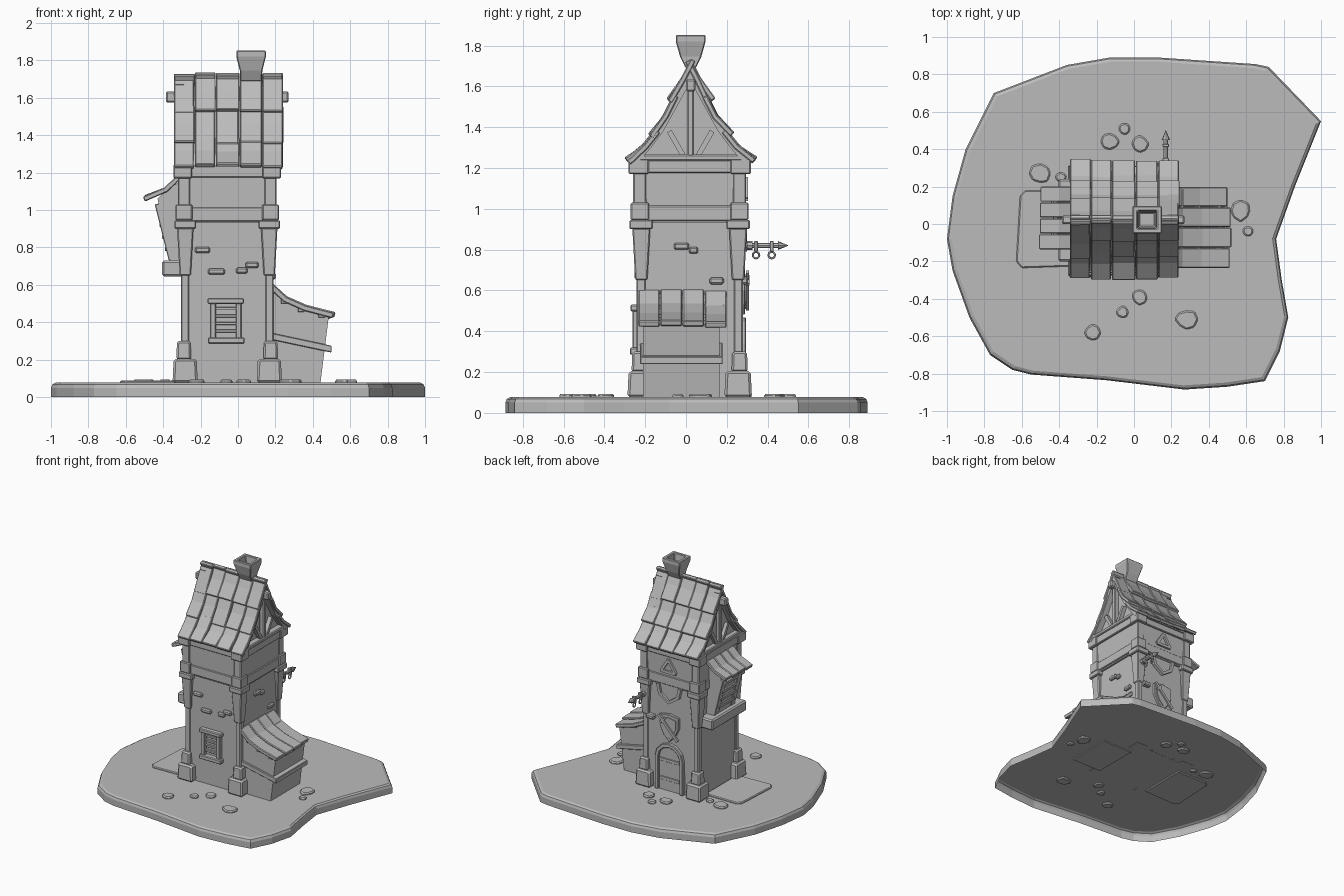
import bpy, bmesh, math, random
from mathutils import Vector

if "Cube" in bpy.data.objects:
    bpy.data.objects.remove(bpy.data.objects["Cube"])
random.seed(4)

GREY = bpy.data.materials.new("plain_grey")
GREY.diffuse_color = (.5, .5, .5, 1)
GREY.use_nodes = True
GREY.node_tree.nodes["Principled BSDF"].inputs["Base Color"].default_value = GREY.diffuse_color


def finish(name, bm, bevel=0):
    bmesh.ops.recalc_face_normals(bm, faces=bm.faces)
    me = bpy.data.meshes.new(name)
    bm.to_mesh(me)
    bm.free()
    me.materials.append(GREY)
    ob = bpy.data.objects.new(name, me)
    bpy.context.collection.objects.link(ob)
    if bevel:
        b = ob.modifiers.new("bevel", 'BEVEL')
        b.width, b.segments = bevel, 1
    return ob


def extrude(name, pts, axis, a, b, bevel=0):
    """Polygon pushed along an axis from a to b."""
    put = {'x': lambda p, d: (d, p[0], p[1]), 'y': lambda p, d: (p[0], d, p[1]),
           'z': lambda p, d: (p[0], p[1], d)}[axis]
    bm = bmesh.new()
    lo = [bm.verts.new(put(p, a)) for p in pts]
    hi = [bm.verts.new(put(p, b)) for p in pts]
    n = len(pts)
    bm.faces.new(lo)
    bm.faces.new(hi)
    for i in range(n):
        bm.faces.new((lo[i], lo[(i + 1) % n], hi[(i + 1) % n], hi[i]))
    return finish(name, bm, bevel)


def strip(pts, t):
    """Thickens an open path to its left by t."""
    v = [Vector(p) for p in pts]
    out = []
    for i in range(len(v)):
        d = (v[min(i + 1, len(v) - 1)] - v[max(i - 1, 0)]).normalized()
        out.append(v[i] + Vector((-d.y, d.x)) * t)
    return [tuple(p) for p in v] + [tuple(p) for p in reversed(out)]


def bar(name, p, q, w, axis, a, b):
    p, q = Vector(p), Vector(q)
    d = (q - p).normalized()
    s = Vector((d.y, -d.x)) * w / 2
    extrude(name, strip([p + s, q + s], w), axis, a, b)


def box(name, x0, x1, y0, y1, z0, z1, bevel=.006, grow=0):
    """Box, its top wider by grow on every side."""
    bm = bmesh.new()
    v = []
    for z, g in ((z0, 0), (z1, grow)):
        v += [bm.verts.new(c) for c in ((x0 - g, y0 - g, z), (x1 + g, y0 - g, z),
                                        (x1 + g, y1 + g, z), (x0 - g, y1 + g, z))]
    for f in ((0, 1, 2, 3), (4, 5, 6, 7), (0, 1, 5, 4), (1, 2, 6, 5), (2, 3, 7, 6), (3, 0, 4, 7)):
        bm.faces.new([v[i] for i in f])
    return finish(name, bm, bevel)


# ground slab, rounded upper rim, open below
outline = [(-.75, .7), (-.36, .85), (-.13, .89), (.13, .89), (.65, .855), (.72, .84), (1, .55), (.86, .2), (.76, -.08),
           (.79, -.3), (.825, -.5), (.78, -.68), (.7, -.84), (.5, -.87), (.27, -.885), (-.15, -.835),
           (-.55, -.805), (-.65, -.78), (-.77, -.7), (-.88, -.5), (-.97, -.25), (-1, -.08), (-.97, .15), (-.9, .4)]
bm = bmesh.new()
rings = [[bm.verts.new((x * s, y * s, z)) for x, y in outline]
         for s, z in ((1, 0), (1, .05), (.992, .068), (.975, .077))]
for lo, hi in zip(rings, rings[1:]):
    for i in range(len(lo)):
        j = (i + 1) % len(lo)
        bm.faces.new((lo[i], lo[j], hi[j], hi[i]))
bm.faces.new(rings[-1])
finish("ground_slab", bm)

# flat stones and side slab
for x, y, r in ((-.5, .27, .06), (-.39, .25, .03), (-.13, .44, .05), (-.05, .51, .035), (.03, .43, .048),
                (.57, .07, .058), (.61, -.04, .033), (.03, -.39, .045), (-.06, -.47, .035),
                (-.22, -.58, .045), (.28, -.51, .058)):
    pts = [(x + r * random.uniform(.85, 1.1) * math.cos(k * math.tau / 8),
            y + r * random.uniform(.8, 1.05) * math.sin(k * math.tau / 8)) for k in range(8)]
    extrude("path_stone", pts, 'z', .065, .093, .008)
extrude("side_slab", [(-.63, -.2), (-.6, -.235), (-.3, -.225), (-.3, .18), (-.58, .18), (-.61, .15)],
        'z', .065, .089, .006)

# tower walls
box("lower_wall", -.295, .18, -.232, .268, .076, .93, 0, .004)
box("upper_wall", -.315, .2, -.245, .285, .93, 1.2, 0, .004)
box("middle_band", -.325, .21, -.254, .293, .94, 1.015, .005)
box("top_band", -.335, .22, -.262, .302, 1.175, 1.24, .005)

# four corners: posts, foot stones, brackets and blocks
for sx in (-1, 1):
    for sy in (-1, 1):
        def corner(name, out, size, z0, z1, grow=0, bevel=.006):
            ex, ey = -.0575 + sx * (.2425 + out), .018 + sy * (.255 + out)
            xs, ys = sorted((ex, ex - sx * size)), sorted((ey, ey - sy * size))
            box(name, *xs, *ys, z0, z1, bevel, grow)
        corner("corner_post", .006, .045, .076, 1.2)
        corner("foot_stone", .05, .135, .076, .205, -.006, .012)
        corner("upper_foot_stone", .03, .08, .2, .3, -.004, .01)
        corner("corner_bracket", .012, .06, .65, .905, .014)
        corner("bracket_cap", .04, .115, .9, .945)
        corner("corner_block", .034, .09, .945, 1.03)
        corner("upper_post", .022, .065, 1.02, 1.19)
        corner("eave_block", .045, .1, 1.17, 1.245)

# roof: curved tile rows on both slopes
rows = [[(.024, 1.735), (-.025, 1.64), (-.09, 1.53)], [(-.06, 1.56), (-.11, 1.46), (-.185, 1.365)],
        [(-.15, 1.39), (-.21, 1.315), (-.298, 1.245)]]
flip = lambda pts: [(.046 - y, z) for y, z in pts]
xs = [-.345, -.232, -.12, .008, .13, .243]
for r, row in enumerate(rows):
    for c in range(5):
        for side in (0, 1):
            d = random.uniform(-.012, .012)
            o = random.uniform(-.004, .004)
            pts = row[:2] + [(row[2][0] - d * .7, row[2][1] + d)]
            pts = [(y - o, z + o) for y, z in pts]
            extrude("roof_tile", strip(flip(pts) if side else pts, -.026 if side else .026), 'x',
                    xs[c] + .002, xs[c + 1] - .002 + d * .3, .005)

# gable walls with timber
slope = [(.023, 1.69), (-.03, 1.6), (-.085, 1.5), (-.14, 1.4), (-.2, 1.32), (-.27, 1.24)]
core = [(y + .008, z - .014) for y, z in slope[1:]]
extrude("gable_wall", [(.023, 1.66)] + core + flip(core)[::-1], 'x', -.295, .185)
for a, b in ((-.335, -.29), (.18, .232)):
    for side in (0, 1):
        extrude("gable_rafter", strip(flip(slope) if side else slope, -.035 if side else .035), 'x', a, b)
        s = 1 if side else -1
        bar("gable_brace", (.023 + s * .03, 1.25), (.023 + s * .105, 1.38), .025, 'x', a + .01, b - .01)
    box("king_post", a + .005, b - .005, .007, .039, 1.24, 1.66)
    box("gable_beam", a, b, -.23, .276, 1.235, 1.265)
for a, b in ((-.385, -.28), (.17, .27)):
    box("ridge_beam_end", a, b, .0, .046, 1.575, 1.635, .008)

# hollow chimney
bm = bmesh.new()
loops = []
for h, t, z in ((.058, .025, 1.69), (.06, .052, 1.745), (.079, .073, 1.82), (.079, .073, 1.852),
                (.052, .048, 1.852), (.042, .039, 1.76)):
    loops.append([bm.verts.new((.07 + h * i, .023 + t * j, z))
                  for i, j in ((-1, -1), (1, -1), (1, 1), (-1, 1))])
for lo, hi in zip(loops, loops[1:]):
    for i in range(4):
        bm.faces.new((lo[i], lo[(i + 1) % 4], hi[(i + 1) % 4], hi[i]))
bm.faces.new(loops[-1])
bm.faces.new(loops[0])
finish("chimney", bm, .005)

# right lean-to shed
extrude("shed_wall", [(.17, .07), (.44, .07), (.485, .43), (.36, .465), (.25, .52), (.17, .57)], 'y', -.21, .165)
extrude("shed_beam", [(.17, .345), (.5, .275), (.5, .238), (.17, .308)], 'y', -.225, .18, .004)
shed = [(.185, .605), (.26, .535), (.36, .49), (.512, .45)]
for k in range(4):
    d = random.uniform(-.012, .012)
    y0 = -.236 + k * .109
    extrude("shed_roof_plank", strip([(x + d * (x - .18) * 3, z + d * .4) for x, z in shed], -.03),
            'y', y0 + .002, y0 + .107, .005)
for x, z in ((.23, .5), (.32, .455), (.43, .425)):
    box("shed_rafter", x, x + .035, -.225, .185, z, z + .03, .003)

# left bay window with canopy
extrude("bay_body", [(-.29, .7), (-.362, .72), (-.43, 1.06), (-.37, 1.12), (-.29, 1.16)], 'y', -.1, .16)
for y in (-.1, .105):
    extrude("bay_frame", strip([(-.445, 1.03), (-.37, .73)], .03), 'y', y, y + .055, .004)
for k in range(4):
    z = .78 + k * .065
    x = -.37 - (z - .73) * .22
    box("bay_slat", x - .01, x + .02, -.07, .13, z, z + .022, .003)
box("bay_sill", -.405, -.28, -.2, .24, .645, .73, .01)
for k in range(4):
    d = random.uniform(-.01, .01)
    y0 = -.138 + k * .085
    extrude("canopy_plank", strip([(-.315, 1.195), (-.395, 1.12), (-.505 + d, 1.075 + d)], .028), 'y',
            y0 + .002, y0 + .083, .005)

# front window
for x in (-.148, -.012):
    box("window_jamb", x, x + .03, -.262, -.22, .3, .51, .004)
box("window_header", -.163, .032, -.272, -.22, .498, .53)
box("window_sill", -.16, .035, -.275, -.22, .285, .32)
for k in range(4):
    box("window_slat", -.125, -.005, -.251, -.23, .345 + k * .04, .362 + k * .04, .002)

# loose bricks
for x, w, z in ((-.23, .08, .77), (-.16, .09, .655), (-.01, .06, .66), (.04, .07, .69)):
    box("front_brick", x, x + w, -.253, -.22, z, z + .033, .008)
for y, w, z in ((-.06, .075, .8), (.015, .045, .78), (.115, .07, .63)):
    box("side_brick", .17, .203, y, y + w, z, z + .033, .008)
box("back_brick", .08, .15, .25, .305, .63, .665, .008)

# back: arched door with ring handle
C = -.05
arch = [(C + .095, .076), (C + .095, .34)] + [(C + .095 * math.cos(a), .34 + .095 * math.sin(a))
        for a in (.52, 1.05, 1.57, 2.09, 2.62)] + [(C - .095, .34), (C - .095, .076)]
extrude("door_leaf", arch, 'y', .25, .276)
extrude("door_frame", strip(arch, -.032), 'y', .25, .295, .005)
for z in (.16, .31):
    box("door_strap", C - .09, C + .09, .27, .284, z, z + .025, .002)

# back: crest, half shield and triangle ornaments
shield = [(C - .085, .69), (C, .705), (C + .085, .69), (C + .085, .6), (C + .05, .53), (C, .48),
          (C - .05, .53), (C - .085, .6)]
extrude("crest", shield, 'y', .25, .29, .004)
extrude("crest_field", [(C + (x - C) * .75, .6 + (z - .6) * .75) for x, z in shield], 'y', .285, .297)
bar("crest_sword", (C - .085, .51), (C + .085, .69), .022, 'y', .294, .308)
bar("crest_sword_guard", (C + .03, .67), (C + .07, .63), .018, 'y', .294, .31)
half = [(C + .11, .93), (C + .09, .85), (C, .79), (C - .09, .85), (C - .11, .93)]
extrude("half_shield_rim", strip(half, -.025), 'y', .255, .298)
extrude("half_shield_panel", half, 'y', .255, .28)
tri = [(C - .065, 1.05), (C + .065, 1.05), (C, 1.15)]
for i in range(3):
    bar("triangle_frame", tri[i], tri[(i + 1) % 3], .022, 'y', .27, .303)


# sign pole with rings
def cone(name, r1, r2, y0, y1):
    bpy.ops.mesh.primitive_cone_add(vertices=8, radius1=r1, radius2=r2, depth=y1 - y0,
                                    location=(.17, (y0 + y1) / 2, .82), rotation=(-math.pi / 2, 0, 0))
    bpy.context.object.name = name
    bpy.context.object.data.materials.append(GREY)


cone("sign_pole", .013, .013, .26, .46)
cone("sign_pole_collar", .022, .022, .3, .325)
cone("sign_pole_tip", .022, 0, .45, .503)
for y in (.343, .42):
    box("ring_clamp", .153, .187, y - .009, y + .009, .79, .843, .003)
    bpy.ops.mesh.primitive_torus_add(major_radius=.016, minor_radius=.005, major_segments=12, minor_segments=6,
                                     location=(.17, y, .773), rotation=(0, math.pi / 2, 0))
    bpy.context.object.name = "hanging_ring"
    bpy.context.object.data.materials.append(GREY)
